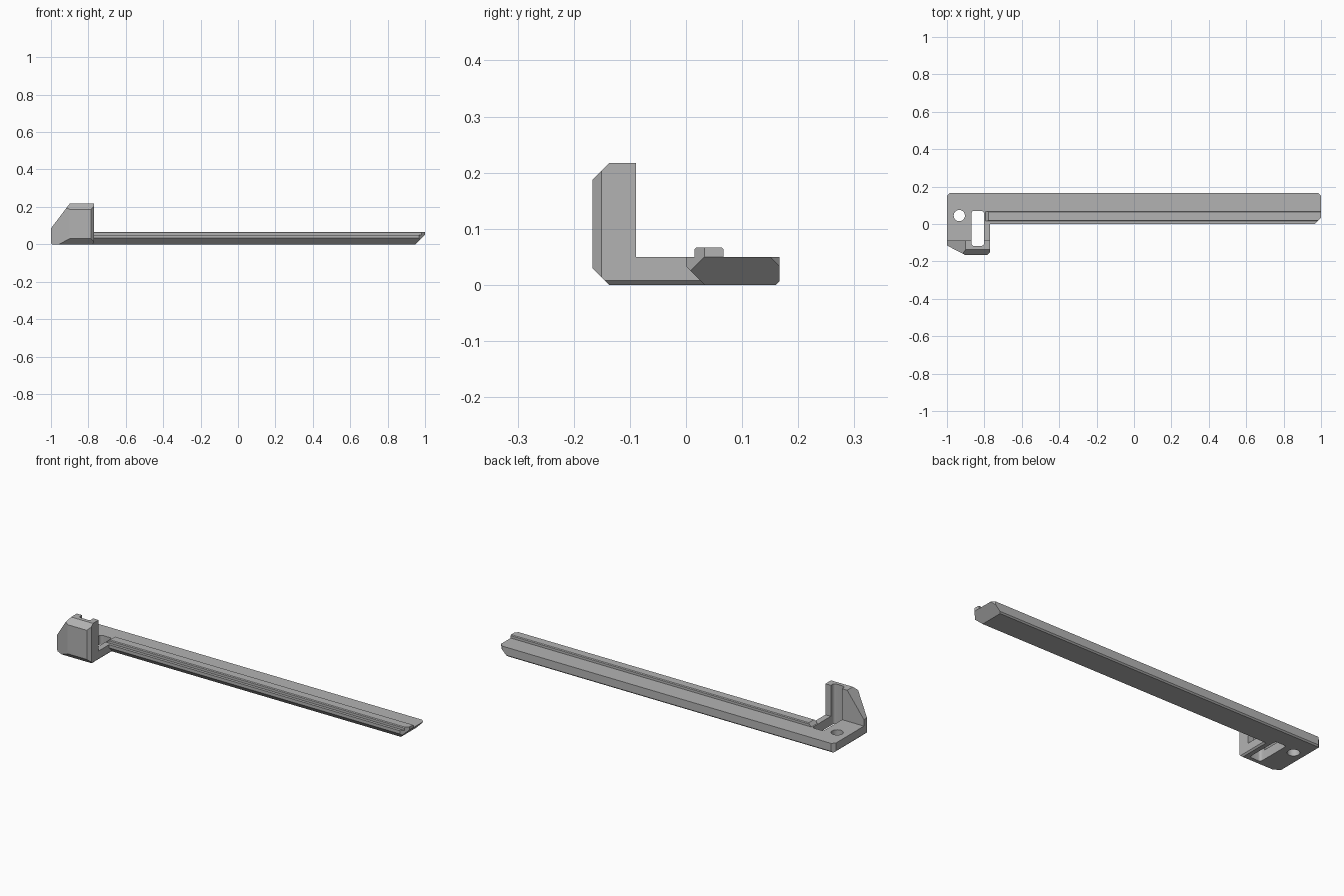
import bpy
import bmesh
from mathutils import Vector

cube = bpy.data.objects.get("Cube")
if cube:
    bpy.data.objects.remove(cube, do_unlink=True)

grey = bpy.data.materials.new("light_grey")
grey.use_nodes = True
colour = (0.45, 0.45, 0.45, 1)
grey.diffuse_color = colour
grey.node_tree.nodes["Principled BSDF"].inputs["Base Color"].default_value = colour


def add_object(name, bm):
    bmesh.ops.recalc_face_normals(bm, faces=bm.faces)
    mesh = bpy.data.meshes.new(name)
    bm.to_mesh(mesh)
    bm.free()
    mesh.materials.append(grey)
    obj = bpy.data.objects.new(name, mesh)
    bpy.context.scene.collection.objects.link(obj)
    return obj


def block(name, low, high, cuts=(), rounded=0):
    """Box trimmed by planes, each given as (point, outward normal)."""
    bm = bmesh.new()
    bmesh.ops.create_cube(bm, size=1)
    low, high = Vector(low), Vector(high)
    for v in bm.verts:
        v.co = (low + high) / 2 + v.co * (high - low)
    if rounded:
        edges = [e for e in bm.edges
                 if abs(e.verts[0].co.z - e.verts[1].co.z) > 0.001]
        bmesh.ops.bevel(bm, geom=edges, offset=rounded, segments=4,
                        profile=0.5, affect='EDGES')
    for point, normal in cuts:
        bmesh.ops.bisect_plane(bm, geom=bm.verts[:] + bm.edges[:] + bm.faces[:],
                               plane_co=point, plane_no=normal, clear_outer=True)
        rim = [e for e in bm.edges if e.is_boundary]
        if rim:
            bmesh.ops.holes_fill(bm, edges=rim)
    return add_object(name, bm)


def combine(target, tool, operation):
    mod = target.modifiers.new(operation.lower(), 'BOOLEAN')
    mod.operation = operation
    mod.solver = 'EXACT'
    mod.object = tool
    bpy.context.view_layer.objects.active = target
    bpy.ops.object.modifier_apply(modifier=mod.name)
    bpy.data.objects.remove(tool, do_unlink=True)


# Trims shared by several parts
tip_corner = ((1, 0.033, 0), (1, -1, 0))
back_bottom = ((0, 0.16, 0), (0, 1, -1))
front_left_corner = ((-0.9, -0.167, 0), (-0.052, -0.1, 0))
front_right_corner = ((-0.77, -0.151, 0), (1, -1, 0))
front_bottom = ((0, -0.137, 0), (0, -1, -1))
left_bottom = ((-1, 0, 0.007), (-1, 0, -1))
right_bottom = ((-0.77, 0, 0.008), (1, 0, -1))

# Foot plate at the end of the arm
arm = block("long_arm_bracket", (-1, -0.167, 0), (-0.77, 0.167, 0.05), [
    front_left_corner, front_right_corner, front_bottom,
    left_bottom, right_bottom, back_bottom,
    ((-1, 0.15, 0), (-1, 1, 0))])

# Upright wall at the front of the foot
wall = block("upright_wall", (-1, -0.167, 0), (-0.77, -0.089, 0.217), [
    front_left_corner, front_right_corner, front_bottom,
    left_bottom, right_bottom,
    ((0, -0.137, 0.217), (0, -1, 1)),
    ((-1, 0, 0.085), (-0.132, 0, 0.1))])

# Long bar with a slanted tip
bar = block("long_bar", (-0.85, 0, 0), (1, 0.167, 0.05), [
    tip_corner, back_bottom,
    ((0, 0.033, 0), (0, -1, -1)),
    ((0.95, 0, 0), (1, 0, -1)),
    ((1, 0.15, 0), (1, 1, 0))])

# Raised rail along the bar
rail = block("raised_rail", (-0.795, 0.015, 0.03), (1, 0.067, 0.067), [
    tip_corner,
    ((0.95, 0, 0), (1, 0, -1)),
    ((0, 0.019, 0.067), (0, -1, 1)),
    ((0, 0.063, 0.067), (0, 1, 1)),
    ((-0.778, 0, 0.067), (-1, 0, 1))])

for part in (wall, bar, rail):
    combine(arm, part, 'UNION')

# Slot through the foot and up the wall
slot = block("slot_cutter", (-0.869, -0.117, -0.1), (-0.802, 0.07, 0.4), rounded=0.013)
combine(arm, slot, 'DIFFERENCE')

# Round screw hole
bm = bmesh.new()
bmesh.ops.create_cone(bm, cap_ends=True, segments=32, radius1=0.03, radius2=0.03, depth=0.3)
bmesh.ops.translate(bm, verts=bm.verts, vec=(-0.934, 0.045, 0.03))
combine(arm, add_object("hole_cutter", bm), 'DIFFERENCE')

bpy.ops.object.select_all(action='DESELECT')
arm.select_set(True)
bpy.context.view_layer.objects.active = arm
bpy.ops.object.shade_smooth_by_angle(angle=0.4)
